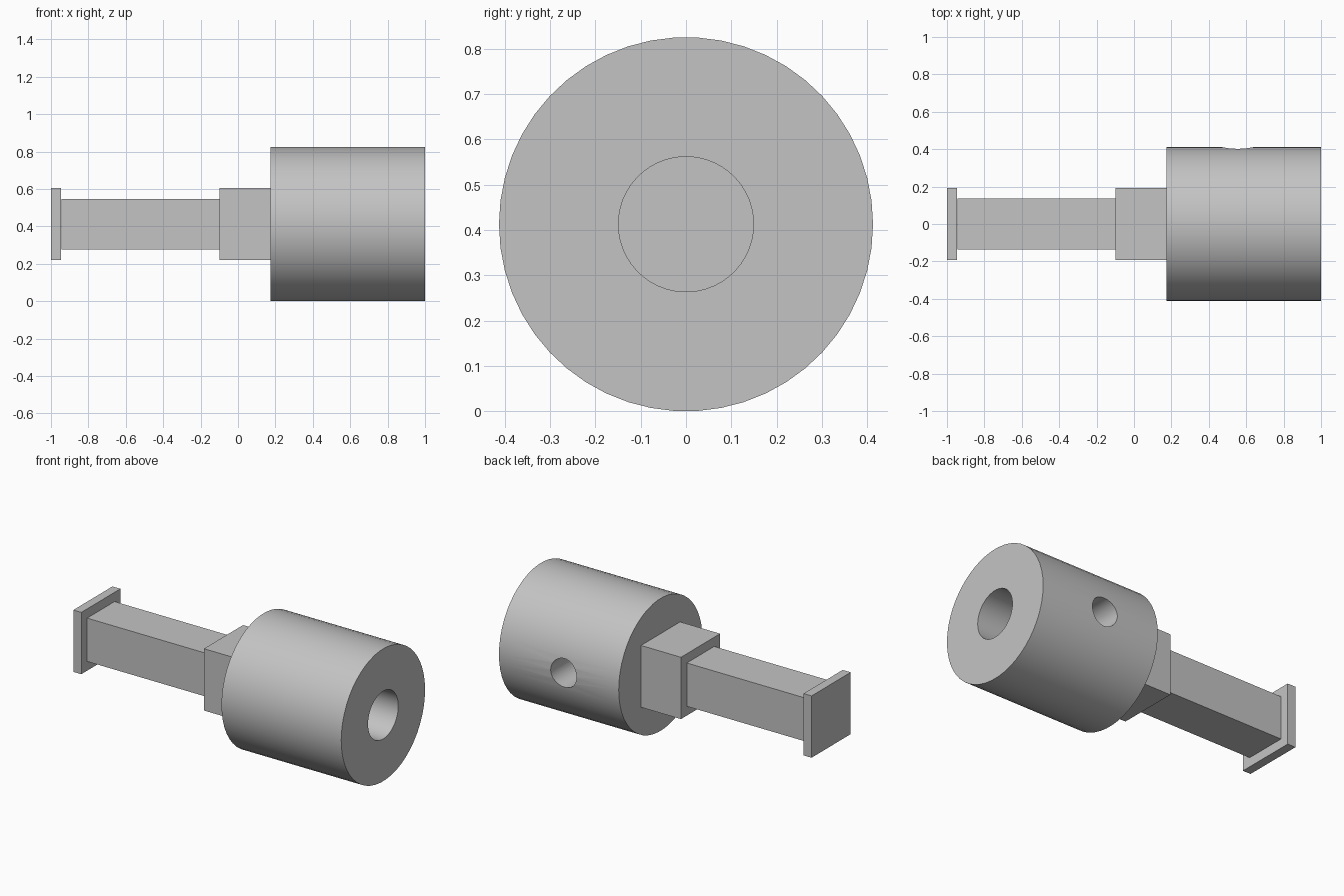
import bpy
import math

cube = bpy.data.objects.get("Cube")
if cube:
    bpy.data.objects.remove(cube, do_unlink=True)

AXIS_Z = 0.4125     # height of the shared centre line
BODY_R = 0.4125
BODY_START = 0.175

grey = bpy.data.materials.new("plain grey")
grey.use_nodes = True
colour = (0.55, 0.55, 0.55, 1)
grey.diffuse_color = colour
grey.node_tree.nodes["Principled BSDF"].inputs["Base Color"].default_value = colour


def square_bar(name, x0, x1, side):
    """Square bar along the centre line from x0 to x1."""
    bpy.ops.mesh.primitive_cube_add(size=1, location=((x0 + x1) / 2, 0, AXIS_Z))
    ob = bpy.context.object
    ob.name = name
    ob.scale = (x1 - x0, side, side)
    bpy.ops.object.transform_apply(location=False, rotation=False, scale=True)
    ob.data.materials.append(grey)
    return ob


def round_bar(name, radius, length, centre, rotation, sides=50):
    """Cylinder turned to the given rotation."""
    bpy.ops.mesh.primitive_cylinder_add(vertices=sides, radius=radius, depth=length,
                                        location=centre, rotation=rotation)
    ob = bpy.context.object
    ob.name = name
    ob.data.materials.append(grey)
    return ob


# Square shaft: end plate, slim rod and thick neck
square_bar("end_plate", -1, -0.945, 0.385)
square_bar("square_rod", -0.945, -0.1, 0.27)
square_bar("square_neck", -0.1, BODY_START, 0.385)

# Round body
along_x = (0, math.pi / 2, 0)
along_y = (math.pi / 2, 0, 0)
mid_x = (BODY_START + 1) / 2
body = round_bar("round_body", BODY_R, 1 - BODY_START, (mid_x, 0, AXIS_Z), along_x)

# Shaft bore, closed by the neck, and screw hole in the back
cutters = [
    round_bar("bore_cutter", 0.149, 1, (mid_x, 0, AXIS_Z), along_x),
    round_bar("screw_hole_cutter", 0.089, 0.5, (0.555, 0.25, AXIS_Z), along_y),
]
for cutter in cutters:
    cutter.hide_render = True
    bpy.ops.object.select_all(action="DESELECT")
    body.select_set(True)
    bpy.context.view_layer.objects.active = body
    cut = body.modifiers.new(cutter.name, "BOOLEAN")
    cut.operation = "DIFFERENCE"
    cut.solver = "EXACT"
    cut.object = cutter
    bpy.ops.object.modifier_apply(modifier=cut.name)
    bpy.data.objects.remove(cutter, do_unlink=True)

body.select_set(True)
bpy.context.view_layer.objects.active = body
bpy.ops.object.shade_smooth_by_angle(angle=math.radians(30))
